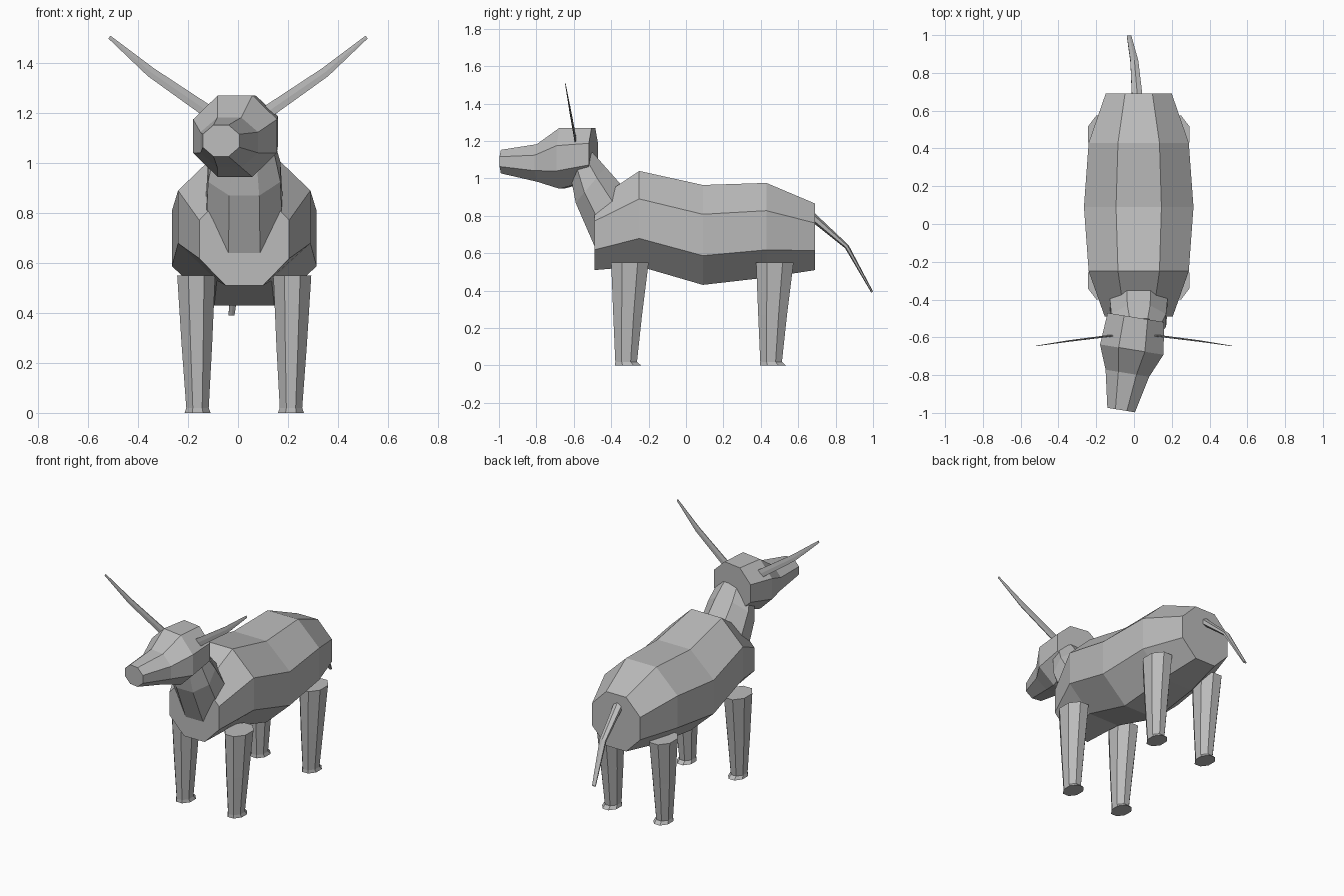
import bpy, bmesh, math
from mathutils import Vector

cube = bpy.data.objects.get("Cube")
if cube:
    bpy.data.objects.remove(cube)

grey = bpy.data.materials.new("plain grey")
grey.use_nodes = True
grey.diffuse_color = (0.5, 0.5, 0.5, 1)
grey.node_tree.nodes["Principled BSDF"].inputs["Base Color"].default_value = (0.5, 0.5, 0.5, 1)

MID = 0.025  # body centre line


def ring(centre, u, v, sides=8):
    """Polygon around centre with half axes u and v, flat sides facing the axes."""
    k = 1 / math.cos(math.pi / sides)
    angles = [(i + 0.5) * 2 * math.pi / sides for i in range(sides)]
    return [Vector(centre) + k * (math.cos(a) * Vector(u) + math.sin(a) * Vector(v)) for a in angles]


def loft(name, rings):
    """Skin a list of rings and cap both ends."""
    bm = bmesh.new()
    loops = [[bm.verts.new(p) for p in r] for r in rings]
    n = len(loops[0])
    for a, b in zip(loops, loops[1:]):
        for i in range(n):
            j = (i + 1) % n
            bm.faces.new((a[i], a[j], b[j], b[i]))
    bm.faces.new(loops[0])
    bm.faces.new(loops[-1])
    bmesh.ops.recalc_face_normals(bm, faces=bm.faces)
    mesh = bpy.data.meshes.new(name)
    bm.to_mesh(mesh)
    bm.free()
    mesh.materials.append(grey)
    obj = bpy.data.objects.new(name, mesh)
    bpy.context.collection.objects.link(obj)
    return obj


# Body: y, centre height, half width, half height
body = [(-0.49, 0.695, 0.18, 0.185), (-0.25, 0.785, 0.265, 0.255), (0.09, 0.698, 0.29, 0.267),
        (0.43, 0.723, 0.265, 0.253), (0.69, 0.688, 0.175, 0.178)]
loft("body", [ring((MID, y, z), (w, 0, 0), (0, 0, h)) for y, z, w, h in body])

# Neck: top point (y, z), bottom point (y, z), half width
neck = [((-0.35, 0.97), (-0.49, 0.64), 0.153), ((-0.43, 1.06), (-0.59, 0.87), 0.145),
        ((-0.50, 1.14), (-0.62, 1.03), 0.115)]
rings = []
for top, low, w in neck:
    t, b = Vector((MID, *top)), Vector((MID, *low))
    rings.append(ring((t + b) / 2, (w, 0, 0), (t - b) / 2))
loft("neck", rings)

# Head, turned slightly to its right: x, y, z, half width, half height
side = Vector((0.987, -0.16, 0))
head = [(0.01, -0.495, 1.13, 0.152, 0.14), (-0.012, -0.665, 1.108, 0.17, 0.163),
        (-0.035, -0.79, 1.083, 0.117, 0.1), (-0.068, -0.985, 1.09, 0.074, 0.063)]
loft("head", [ring((x, y, z), side * w, (0, 0, h)) for x, y, z, w, h in head])

# Horns: flat blades sweeping outward and up
horn = [(0.11, -0.59, 1.2, 0.026), (0.35, -0.62, 1.365, 0.02), (0.515, -0.645, 1.505, 0.007)]
for name, s in (("left_horn", 1), ("right_horn", -1)):
    loft(name, [ring((s * x, y, z), (-s * 0.55 * w, 0, 0.83 * w), (0, 0.18 * w, 0), 6)
                for x, y, z, w in horn])

# Legs: height, half width, half depth, forward shift
leg = [(0, 0.052, 0.07, 0.0), (0.02, 0.045, 0.058, -0.01), (0.27, 0.061, 0.077, -0.002),
       (0.55, 0.076, 0.1, 0.01)]
for end, y0 in (("front", -0.31), ("back", 0.465)):
    for name, s in (("left", 1), ("right", -1)):
        loft(f"{end}_{name}_leg",
             [ring((MID + s * (0.187 + 0.01 * z), y0 + dy, z), (w, 0, 0), (0, d, 0))
              for z, w, d, dy in leg])

# Tail: x, y, z, half width, half thickness
tail = [(0.017, 0.67, 0.8, 0.028, 0.02), (0.002, 0.86, 0.635, 0.021, 0.011), (-0.026, 0.995, 0.393, 0.012, 0.005)]
loft("tail", [ring((x, y, z), (w, 0, 0), (0, 0.75 * t, 0.66 * t), 6) for x, y, z, w, t in tail])
